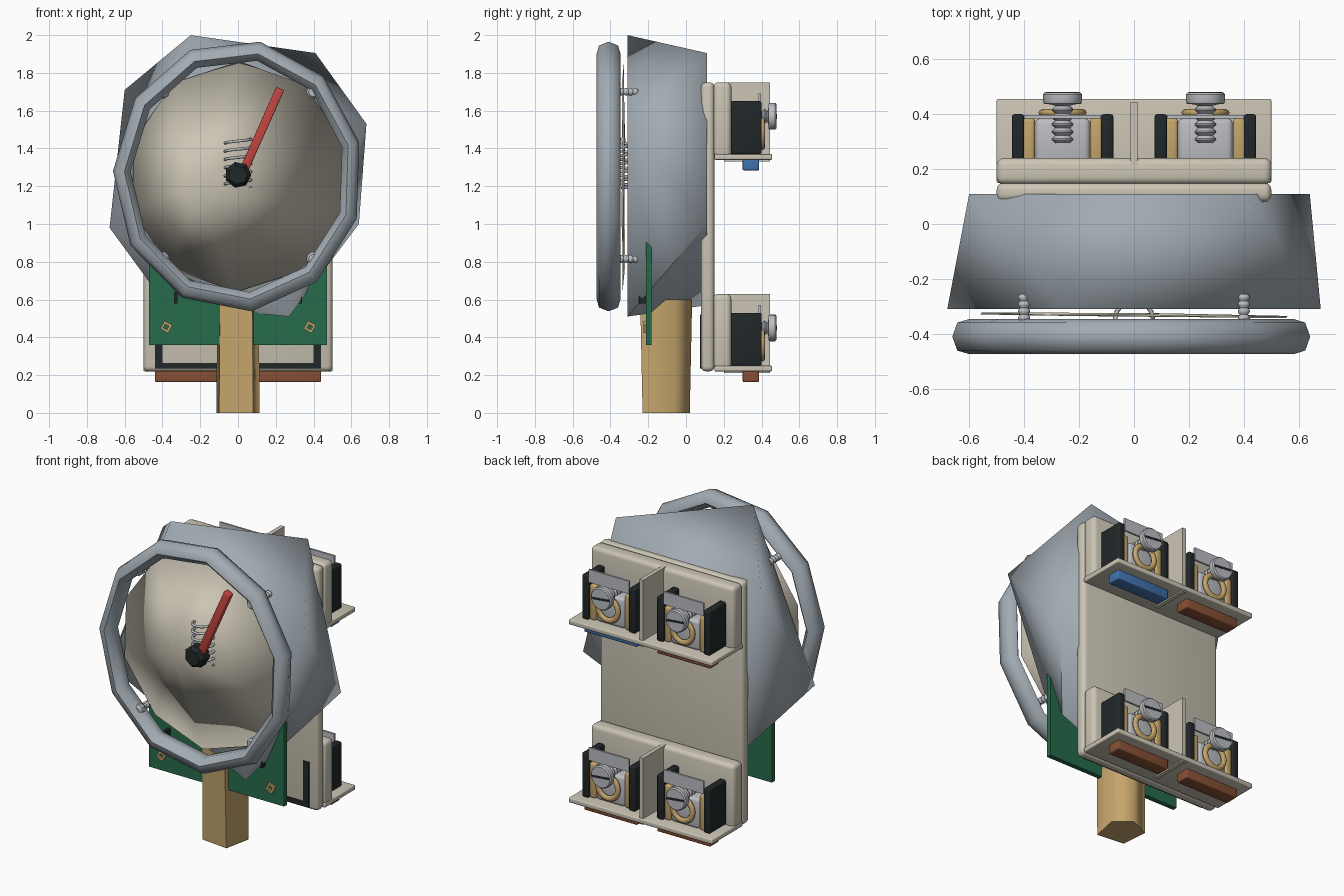
import bpy, bmesh
from math import sin, cos, pi, radians
from mathutils import Matrix

if "Cube" in bpy.data.objects:
    bpy.data.objects.remove(bpy.data.objects["Cube"])

COL = dict(steel=(.36, .41, .45), beige=(.60, .56, .46), brass=(.56, .38, .15), green=(.02, .15, .07),
           red=(.55, .06, .05), blue=(.05, .17, .42), brown=(.24, .08, .035), black=(.015, .02, .022),
           silver=(.5, .51, .54))
MATS = {}
for k, c in COL.items():
    MATS[k] = bpy.data.materials.new(k)
    MATS[k].diffuse_color = (*c, 1)


def finish(name, bm, mat, smooth=35):
    bmesh.ops.recalc_face_normals(bm, faces=bm.faces)
    me = bpy.data.meshes.new(name)
    bm.to_mesh(me)
    bm.free()
    ob = bpy.data.objects.new(name, me)
    bpy.context.collection.objects.link(ob)
    me.materials.append(MATS[mat])
    if smooth:
        bpy.ops.object.select_all(action='DESELECT')
        ob.select_set(True)
        bpy.context.view_layer.objects.active = ob
        bpy.ops.object.shade_smooth_by_angle(angle=radians(smooth))
    return ob


def box(name, x, y, z, mat, bevel=0):
    """Box from (min, max) ranges."""
    bm = bmesh.new()
    bmesh.ops.create_cube(bm, size=1)
    for v in bm.verts:
        v.co = [(a + b) / 2 + (b - a) * c for (a, b), c in zip((x, y, z), v.co)]
    if bevel:
        bmesh.ops.bevel(bm, geom=bm.edges[:], offset=bevel, segments=3, affect='EDGES', profile=.5)
    return finish(name, bm, mat, 35 if bevel else 0)


def loft(name, rings, mat, smooth=35, closed=False):
    """Skin a list of equal-length point rings, capped unless closed."""
    bm = bmesh.new()
    vs = [[bm.verts.new(p) for p in r] for r in rings]
    n = len(vs[0])
    pairs = list(zip(vs, vs[1:])) + ([(vs[-1], vs[0])] if closed else [])
    for a, b in pairs:
        for i in range(n):
            bm.faces.new((a[i], a[(i + 1) % n], b[(i + 1) % n], b[i]))
    if not closed:
        bm.faces.new(vs[0])
        bm.faces.new(vs[-1])
    return finish(name, bm, mat, smooth)


def lathe_y(name, cx, cz, prof, n, mat, closed=False, smooth=35, phase=0):
    """Revolve (radius, y) profile round an axis along y."""
    rings = [[(cx + r * cos(2 * pi * i / n + phase), y, cz + r * sin(2 * pi * i / n + phase))
              for i in range(n)] for r, y in prof]
    return loft(name, rings, mat, smooth, closed)


def tube(name, pts, radius, mat):
    cu = bpy.data.curves.new(name, 'CURVE')
    cu.dimensions = '3D'
    cu.bevel_depth = radius
    cu.bevel_resolution = 1
    sp = cu.splines.new('POLY')
    sp.points.add(len(pts) - 1)
    for p, q in zip(sp.points, pts):
        p.co = (*q, 1)
    ob = bpy.data.objects.new(name, cu)
    bpy.context.collection.objects.link(ob)
    cu.materials.append(MATS[mat])


def thread(r, y0, y1, turns):
    d = (y1 - y0) / turns
    out = []
    for i in range(turns):
        out += [(r * .7, y0 + d * i), (r, y0 + d * (i + .4)), (r, y0 + d * (i + .6))]
    return out + [(r * .7, y1)]


# gauge housing: a four-sided, twisted (antiprism) drum
bm = bmesh.new()
F = [bm.verts.new((x, -.31, z)) for x, z in ((-.25, 2.0), (.68, 1.53), (.27, .51), (-.68, .98))]
B = [bm.verts.new((x, .11, z)) for x, z in ((.41, 1.905), (.64, 1.0), (-.38, .57), (-.6, 1.71))]
for i in range(4):
    bm.faces.new((F[i], F[(i + 1) % 4], B[i]))
    bm.faces.new((B[i], F[(i + 1) % 4], B[(i + 1) % 4]))
bm.faces.new(F)
bm.faces.new(B)
finish("gauge_housing", bm, "steel", 70)

# front bezel ring, low-poly
prof = [(.645 + .052 * cos(a), -.41 + .065 * sin(a)) for a in [2 * pi * i / 7 for i in range(7)]]
ring = lathe_y("bezel_ring", 0, 0, prof, 11, "steel", closed=True, smooth=60, phase=.25)
ring.data.transform(Matrix.Translation((0, 0, 1.255)) @ Matrix.Diagonal((.95, 1, 1.035, 1)))

# thin, slightly warped dial plate: a flat lens with smooth normals
bm = bmesh.new()
rim = []
for i in range(10):
    a = 2 * pi * i / 10 + .3
    x, z = .585 * cos(a), 1.25 + .61 * sin(a)
    rim.append(bm.verts.new((x, -.332 - .012 * x + .004 * (-1) ** i, z)))
for apex in (bm.verts.new((-.22, -.335, 1.2)), bm.verts.new((.1, -.325, 1.3))):
    for i in range(10):
        bm.faces.new((rim[i], rim[(i + 1) % 10], apex))
finish("dial_plate", bm, "beige", 180)

# spring, hub and pointer
tube("spring", [(.068 * cos(t), -.342 + .06 * sin(t), 1.19 + .26 * i / 96)
                for i in range(97) for t in [2 * pi * 6 * i / 96]], .008, "silver")
lathe_y("pointer_hub", 0, 1.26, [(.05, -.455), (.07, -.43), (.07, -.38), (.05, -.352)], 7, "black", smooth=0)
ptr = box("pointer", (-.023, .023), (-.43, -.39), (0, .5), "red", .006)
ptr.matrix_world = Matrix.Translation((.02, 0, 1.26)) @ Matrix.Rotation(radians(24), 4, 'Y')

# bezel screws
for sx in (-1, 1):
    for z in (.815, 1.70):
        lathe_y("bezel_screw", sx * .4, z, [(.026, -.445), (.038, -.43), (.038, -.40), (.016, -.395)]
                + thread(.022, -.38, -.255, 5), 10, "silver")

# five-sided stem
foot = [(-.1, -.21), (.08, -.23), (.115, -.06), (.02, .02), (-.115, -.04)]
loft("stem", [[(x * k, -.105 + (y + .105) * m, z) for x, y in foot]
              for k, m, z in ((1, 1, 0), (.95, 1.1, .6))], "brass", 75)

# circuit board with nuts and pins
box("circuit_board", (-.47, .47), (-.212, -.182), (.36, .92), "green")
for s in (-1, 1):
    lathe_y("board_nut", s * .38, .455, [(.034, -.205), (.034, -.224), (.016, -.224), (.016, -.205)],
            4, "brass", closed=True, smooth=0, phase=.3)
    box("board_pin", sorted((s * .32, s * .34)), (-.25, -.21), (.58, .64), "black")

# back plate with dark gasket strips on its front
box("back_plate", (-.5, .5), (.08, .15), (.22, 1.75), "beige", .025)
for s in (-1, 1):
    box("gasket_side", sorted((s * .40, s * .44)), (.074, .09), (.24, .52), "black")
box("gasket_bottom", (-.44, .44), (.074, .09), (.235, .265), "black")


def terminal(cx, z):
    """One screw terminal: clamp walls, brass contacts, lug, tab and slotted screw."""
    for s in (-1, 1):
        box("clamp_wall", sorted((cx + s * .14, cx + s * .185)), (.22, .40), (z + .03, z + .31), "black", .01)
        box("brass_contact", sorted((cx + s * .1, cx + s * .145)), (.22, .385), (z + .03, z + .25), "brass", .012)
    box("clamp_block", (cx - .1, cx + .1), (.22, .385), (z + .03, z + .22), "silver", .02)
    box("marker_tab", (cx - .14, cx + .14), (.385, .397), (z + .27, z + .35), "silver")
    pr = [(.07 + .018 * cos(a), .405 + .014 * sin(a)) for a in [pi / 4 * i for i in range(8)]]
    lathe_y("ring_lug", cx, z + .14, pr, 16, "brass", closed=True, smooth=60)
    sz = z + .23
    lathe_y("terminal_screw", cx, sz, thread(.038, .295, .43, 5)
            + [(.04, .435), (.068, .438), (.071, .445), (.071, .472), (.064, .479)], 20, "silver")
    slot = box("screw_slot", (-.062, .062), (.47, .4805), (-.007, .007), "black")
    slot.matrix_world = Matrix.Translation((cx, 0, sz)) @ Matrix.Rotation(.1, 4, 'Y')


# two terminal blocks, each with shelf, divider and coloured labels
for z, right in ((1.34, "blue"), (.22, "brown")):
    box("terminal_base", (-.5, .5), (.145, .24), (z + .01, z + .41), "beige", .025)
    box("terminal_shelf", (-.5, .5), (.15, .455), (z, z + .03), "beige", .006)
    box("terminal_divider", (-.013, .013), (.2, .445), (z - .008, z + .41), "beige")
    for s, col in ((-1, "brown"), (1, right)):
        box("label_strip", sorted((s * .07, s * .44)), (.30, .387), (z - .056, z + .005), col, .006)
        terminal(s * .26, z)

for m in bpy.data.materials:
    if m.users and not m.is_grease_pencil:
        m.use_nodes = True
        m.node_tree.nodes["Principled BSDF"].inputs["Base Color"].default_value = m.diffuse_color
